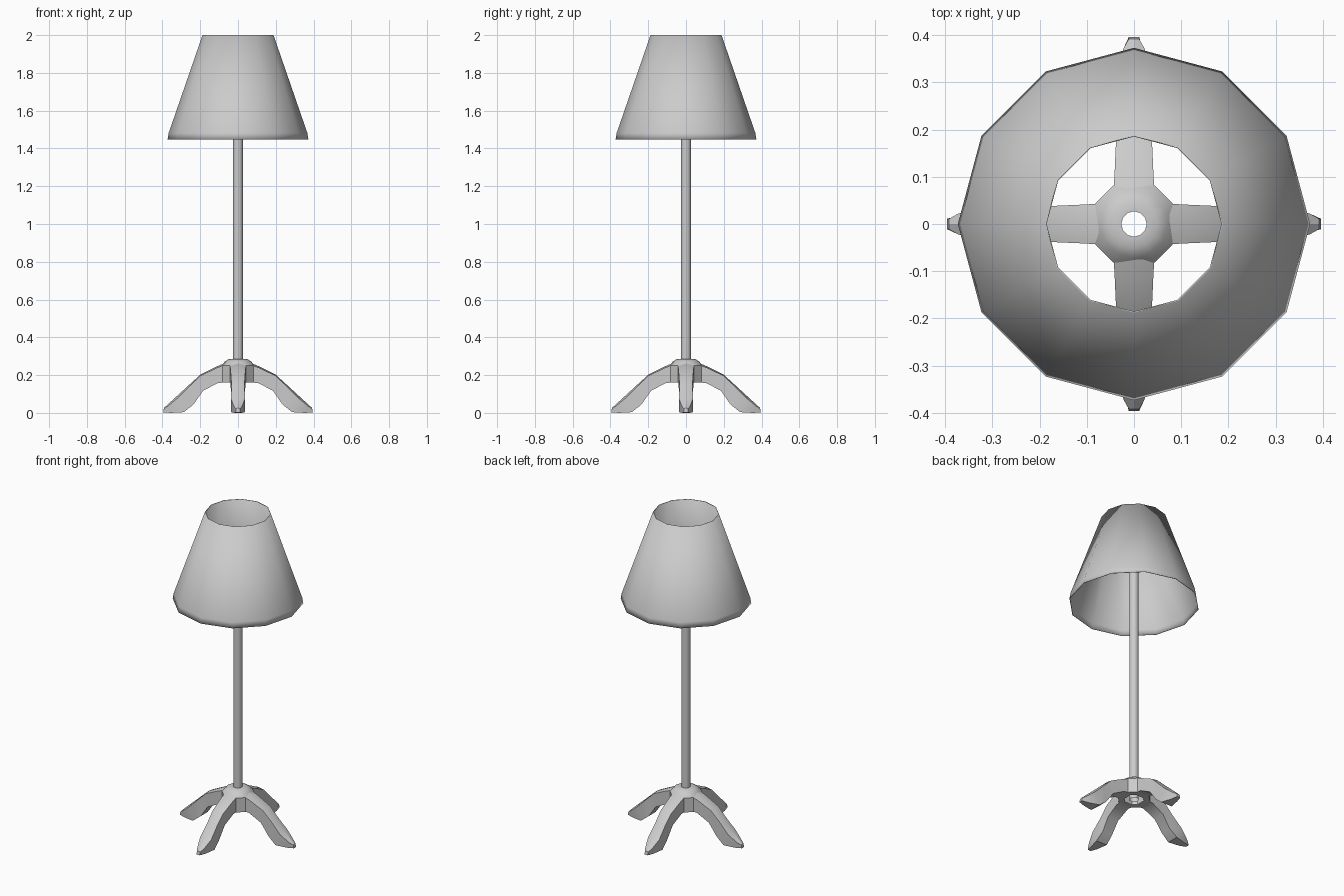
import bpy, bmesh
from math import sin, cos, pi, radians

if "Cube" in bpy.data.objects:
    bpy.data.objects.remove(bpy.data.objects["Cube"])

SIDES = 12


def make_object(name, bm, angle=40):
    bmesh.ops.recalc_face_normals(bm, faces=bm.faces)
    mesh = bpy.data.meshes.new(name)
    bm.to_mesh(mesh)
    bm.free()
    ob = bpy.data.objects.new(name, mesh)
    bpy.context.collection.objects.link(ob)
    bpy.ops.object.select_all(action='DESELECT')
    ob.select_set(True)
    bpy.context.view_layer.objects.active = ob
    bpy.ops.object.shade_smooth_by_angle(angle=radians(angle))
    return ob


def circle(r, z):
    return [(r * cos(2 * pi * k / SIDES), r * sin(2 * pi * k / SIDES), z) for k in range(SIDES)]


def cross_ring(r, half, z):
    # square with cut corners: three points per leg side
    pts = []
    for k in range(4):
        c, s = cos(k * pi / 2), sin(k * pi / 2)
        pts += [(r * c - y * s, r * s + y * c, z) for y in (-half, 0, half)]
    return pts[1:] + pts[:1]


def skin(rings, caps=False):
    bm = bmesh.new()
    rows = [[bm.verts.new(p) for p in ring] for ring in rings]
    n = len(rows[0])
    for a, b in zip(rows, rows[1:]):
        for i in range(n):
            j = (i + 1) % n
            bm.faces.new((a[i], a[j], b[j], b[i]))
    if caps:
        bm.faces.new(rows[0])
        bm.faces.new(rows[-1])
    return bm


# Lampshade: thin cone with a short, steeper lip at the bottom
shade = make_object("lampshade", skin([circle(0.373, 1.447), circle(0.367, 1.482),
                                       circle(0.188, 2.0)]))
wall = shade.modifiers.new("wall", 'SOLIDIFY')
wall.thickness = 0.003
wall.offset = -1

# Pole: open tube
make_object("pole", skin([circle(0.027, 0.16), circle(0.027, 1.75)]))

# Hub: cut-corner block, hollow underneath, with a round cap on top
make_object("hub", skin([
    circle(0.027, 0.25), cross_ring(0.05, 0.028, 0.24), cross_ring(0.05, 0.028, 0.16),
    cross_ring(0.082, 0.043, 0.16), cross_ring(0.082, 0.043, 0.25),
    circle(0.071, 0.272), circle(0.05, 0.284), circle(0.027, 0.284)]), 35)

# Legs: x/z of the top ridge, x/z of the underside, half width, ridge height
stations = [
    (0.075, 0.262, 0.075, 0.160, 0.043, 0.010),
    (0.110, 0.247, 0.105, 0.159, 0.041, 0.008),
    (0.200, 0.202, 0.185, 0.117, 0.037, 0.006),
    (0.255, 0.152, 0.235, 0.045, 0.034, 0.010),
    (0.320, 0.092, 0.287, 0.004, 0.038, 0.014),
    (0.372, 0.045, 0.355, 0.000, 0.022, 0.010),
    (0.392, 0.026, 0.396, 0.003, 0.011, 0.003),
]
rings = []
for tx, tz, bx, bz, w, h in stations:
    rings.append([(tx, -w, tz - h), (tx, 0, tz), (tx, w, tz - h),
                  (bx, w, bz), (bx, 0, bz), (bx, -w, bz)])
for k, side in enumerate(("right", "back", "left", "front")):
    leg = make_object(side + "_leg", skin(rings, caps=True), 30)
    leg.rotation_euler.z = k * pi / 2
